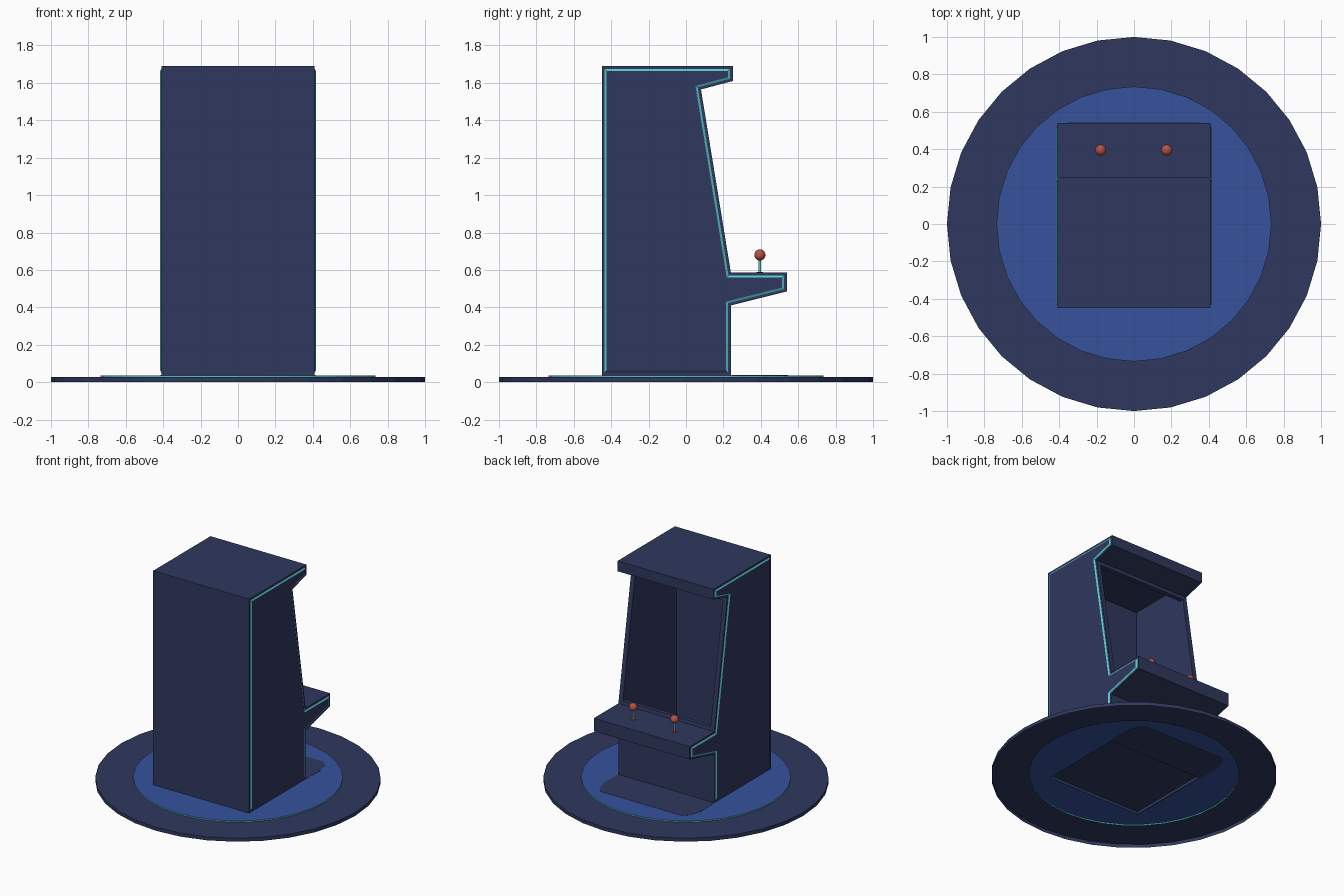
import bpy, bmesh, math

if "Cube" in bpy.data.objects:
    bpy.data.objects.remove(bpy.data.objects["Cube"])


def material(name, rgb):
    m = bpy.data.materials.new(name)
    m.diffuse_color = (*rgb, 1)
    m.use_nodes = True
    m.node_tree.nodes["Principled BSDF"].inputs["Base Color"].default_value = m.diffuse_color
    return m


NAVY = material("navy", (0.029, 0.040, 0.113))
BLUE = material("blue", (0.037, 0.084, 0.34))
TEAL = material("teal", (0.09, 0.58, 0.58))
CORAL = material("coral", (0.48, 0.085, 0.055))


def add_object(name, bm, mats):
    mesh = bpy.data.meshes.new(name)
    bm.to_mesh(mesh)
    bm.free()
    for m in mats:
        mesh.materials.append(m)
    ob = bpy.data.objects.new(name, mesh)
    bpy.context.collection.objects.link(ob)
    return ob


def prism(points, half):
    """Extrude a closed (y, z) profile across x from -half to +half."""
    bm = bmesh.new()
    face = bm.faces.new([bm.verts.new((-half, y, z)) for y, z in points])
    new = bmesh.ops.extrude_face_region(bm, geom=[face])["geom"]
    bmesh.ops.translate(bm, vec=(2 * half, 0, 0),
                        verts=[v for v in new if isinstance(v, bmesh.types.BMVert)])
    bmesh.ops.recalc_face_normals(bm, faces=bm.faces)
    return bm


def carve(ob, cutter):
    mod = ob.modifiers.new("carve", 'BOOLEAN')
    mod.operation, mod.solver, mod.object = 'DIFFERENCE', 'EXACT', cutter
    bpy.context.view_layer.objects.active = ob
    bpy.ops.object.modifier_apply(modifier=mod.name)
    bpy.data.objects.remove(cutter)


# Round base: stepped open shell, teal step, blue top with a hole under the cabinet
Z_TOP = 0.036
SIDES = 32
bm = bmesh.new()
rings = []
for r, z in ((1, 0), (1, 0.027), (0.735, 0.027), (0.735, Z_TOP)):
    rings.append([bm.verts.new((r * math.cos(2 * math.pi * i / SIDES),
                                r * math.sin(2 * math.pi * i / SIDES), z))
                  for i in range(SIDES)])
for k in range(3):
    for i in range(SIDES):
        j = (i + 1) % SIDES
        f = bm.faces.new((rings[k][i], rings[k][j], rings[k + 1][j], rings[k + 1][i]))
        f.material_index = 1 if k == 2 else 0
hole = [bm.verts.new((x, y, Z_TOP))
        for x, y in ((-.4, -.44), (.4, -.44), (.4, .23), (-.4, .23))]
edges = [bm.edges.new((hole[i], hole[(i + 1) % 4])) for i in range(4)]
edges += [bm.edges.get((rings[3][i], rings[3][(i + 1) % SIDES])) for i in range(SIDES)]
fill = bmesh.ops.triangle_fill(bm, edges=edges, use_beauty=True, normal=(0, 0, 1))["geom"]
for f in fill:
    if isinstance(f, bmesh.types.BMFace):
        f.material_index = 2
        if f.normal.z < 0:
            f.normal_flip()
add_object("round_base", bm, [NAVY, TEAL, BLUE])

# Dark floor patch below the control panel
bm = bmesh.new()
patch = [(-.41, .242), (.41, .242), (.415, .40), (.39, .50), (.35, .545),
         (-.35, .545), (-.39, .50), (-.415, .40)]
face = bm.faces.new([bm.verts.new((x, y, Z_TOP - .0015)) for x, y in patch])
new = bmesh.ops.extrude_face_region(bm, geom=[face])["geom"]
bmesh.ops.translate(bm, vec=(0, 0, .003),
                    verts=[v for v in new if isinstance(v, bmesh.types.BMVert)])
bmesh.ops.recalc_face_normals(bm, faces=bm.faces)
add_object("floor_patch", bm, [NAVY])

# Cabinet body with raised side panels edged by a thin teal bevel
profile = [(-.45, Z_TOP), (-.45, 1.69), (.25, 1.69), (.25, 1.61), (.08, 1.565),
           (.24, .585), (.54, .585), (.54, .485), (.24, .41), (.24, Z_TOP)]
bm = prism(profile, .41)
sides = [f for f in bm.faces if abs(f.normal.x) > .9]
bmesh.ops.inset_individual(bm, faces=sides, thickness=.015, use_even_offset=True)
trim = bmesh.ops.inset_individual(bm, faces=sides, thickness=.011, depth=.006,
                                  use_even_offset=True)["faces"]
for f in trim:
    if f.calc_center_median().z > .1:
        f.material_index = 1
cabinet = add_object("cabinet", bm, [NAVY, TEAL])

# Hollow interior with the screen opening, and the recess underneath
inside = [(-.42, .07), (-.42, 1.65), (.04, 1.65), (.055, 1.53),
          (.14, 1.54), (.29, .612), (.205, .612), (.21, .07)]
carve(cabinet, add_object("interior_cutter", prism(inside, .375), [NAVY]))
under = [(-.44, -.1), (-.44, .058), (.23, .058), (.23, -.1)]
carve(cabinet, add_object("underside_cutter", prism(under, .4), [NAVY]))


# Joysticks: coral collar, teal shaft, coral ball
def cylinder(name, r, x, y, z0, z1, mat):
    bpy.ops.mesh.primitive_cylinder_add(vertices=16, radius=r, depth=z1 - z0,
                                        location=(x, y, (z0 + z1) / 2))
    ob = bpy.context.object
    ob.name = name
    ob.data.materials.append(mat)
    bpy.ops.object.shade_smooth_by_angle()


for side, x in (("left", -.178), ("right", .175)):
    cylinder(side + "_joystick_collar", .018, x, .395, .58, .590, CORAL)
    cylinder(side + "_joystick_shaft", .007, x, .395, .585, .67, TEAL)
    bpy.ops.mesh.primitive_uv_sphere_add(segments=16, ring_count=10, radius=.03,
                                         location=(x, .395, .68))
    ball = bpy.context.object
    ball.name = side + "_joystick_ball"
    ball.data.materials.append(CORAL)
    bpy.ops.object.shade_smooth()
